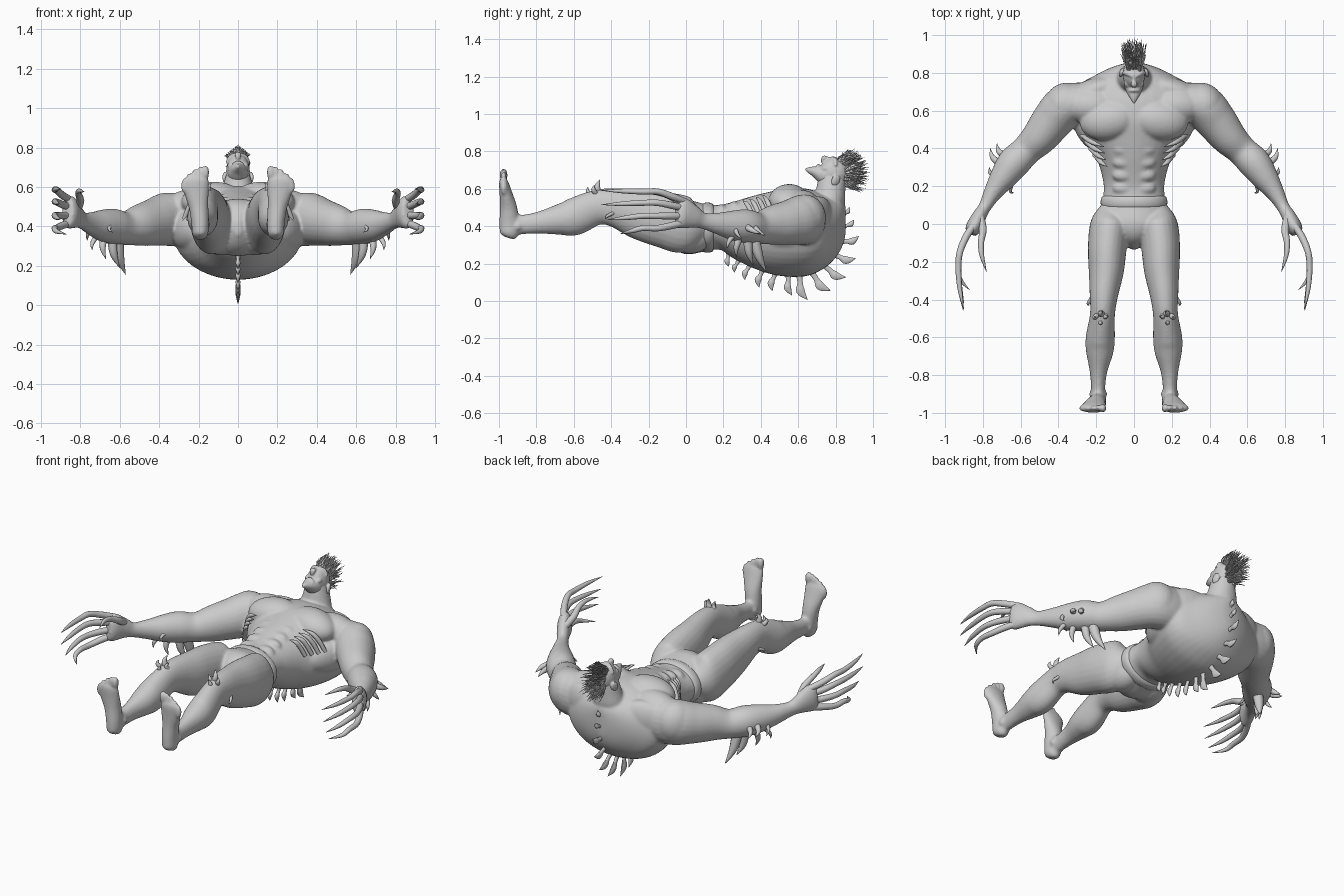
import bpy, bmesh, math, random
from mathutils import Vector, Matrix

random.seed(4)
skin = bpy.data.materials.new("grey_skin")
skin.diffuse_color = (0.6, 0.6, 0.6, 1)
UP = Vector((0, 0, 1))


def spline(rows, steps):
    """Catmull-Rom through rows of any width."""
    out, n = [], len(rows)
    for i in range(n - 1):
        a, b, c, d = (rows[max(0, min(n - 1, i + k))] for k in (-1, 0, 1, 2))
        for j in range(steps):
            t = j / steps
            out.append([0.5 * (2 * q + (r - p) * t + (2 * p - 5 * q + 4 * r - s) * t * t
                               + (3 * q - p - 3 * r + s) * t ** 3)
                        for p, q, r, s in zip(a, b, c, d)])
    return out + [list(rows[-1])]


def tube(bm, rows, sides=24, steps=5, ref=UP, axis=None):
    """Rows are x, y, z, side radius, (up radius); axis keeps all rings parallel."""
    pts = spline([r if len(r) == 5 else (*r, r[3]) for r in rows], steps)
    rings = []
    for i, p in enumerate(pts):
        t = axis or (Vector(pts[min(i + 1, len(pts) - 1)][:3]) - Vector(pts[max(i - 1, 0)][:3])).normalized()
        side = t.cross(ref).normalized()
        up = side.cross(t)
        ring = []
        for k in range(sides):
            a = 2 * math.pi * k / sides
            ring.append(bm.verts.new(Vector(p[:3]) + side * math.cos(a) * max(p[3], 0.0008)
                                     + up * math.sin(a) * max(p[4], 0.0008)))
        rings.append(ring)
    for a, b in zip(rings, rings[1:]):
        for k in range(sides):
            bm.faces.new((a[k], a[(k + 1) % sides], b[(k + 1) % sides], b[k]))
    bm.faces.new(rings[0][::-1])
    bm.faces.new(rings[-1])


def ball(bm, c, r, rot=(0, 0, 0)):
    m = Matrix.Translation(c)
    for ang, ax in zip(rot, 'XYZ'):
        m = m @ Matrix.Rotation(math.radians(ang), 4, ax)
    bmesh.ops.create_uvsphere(bm, u_segments=24, v_segments=14, radius=1,
                              matrix=m @ Matrix.Diagonal((*r, 1)))


def finish(bm, name, mirror=False, voxel=0, soften=5, angle=50):
    if mirror:
        geo = bmesh.ops.duplicate(bm, geom=bm.verts[:] + bm.edges[:] + bm.faces[:])['geom']
        for v in geo:
            if isinstance(v, bmesh.types.BMVert):
                v.co.x *= -1
    bmesh.ops.recalc_face_normals(bm, faces=bm.faces)
    me = bpy.data.meshes.new(name)
    bm.to_mesh(me)
    bm.free()
    ob = bpy.data.objects.new(name, me)
    bpy.context.collection.objects.link(ob)
    bpy.context.view_layer.objects.active = ob
    ob.select_set(True)
    if voxel:
        rm = ob.modifiers.new("blend", 'REMESH')
        rm.mode, rm.voxel_size = 'VOXEL', voxel
        sm = ob.modifiers.new("soften", 'SMOOTH')
        sm.factor, sm.iterations = 0.5, soften
        bpy.ops.object.modifier_apply(modifier="blend")
        bpy.ops.object.modifier_apply(modifier="soften")
    bpy.ops.object.shade_smooth_by_angle(angle=math.radians(angle))
    ob.select_set(False)
    me.materials.clear()
    me.materials.append(skin)


# Body: torso, limbs and muscles blended into one skin
bm = bmesh.new()
torso = [(-.135, .015, .43, .36), (-.08, .09, .51, .29), (0, .19, .54, .25), (.1, .172, .52, .265),
         (.18, .16, .515, .275), (.25, .168, .53, .23), (.35, .2, .56, .18), (.45, .262, .585, .145),
         (.55, .31, .605, .13), (.65, .33, .6, .135), (.73, .3, .575, .17), (.785, .21, .555, .215),
         (.825, .13, .54, .27), (.848, .06, .52, .33), (.854, .02, .5, .38)]
tube(bm, [(0, y, (t + b) / 2, w, (t - b) / 2) for y, w, t, b in torso], 40, axis=Vector((0, 1, 0)))
tube(bm, [(0, .74, .42, .07, .05), (0, .765, .52, .095, .08), (0, .775, .6, .078, .078), (0, .785, .68, .055, .07)],
     ref=Vector((0, 1, 0)))
for s in (-1, 1):
    # leg
    tube(bm, [(s * x, *r) for x, *r in [
        (.11, .08, .40, .07, .08), (.127, 0, .405, .103, .15), (.141, -.12, .435, .103, .15),
        (.147, -.25, .465, .093, .135), (.16, -.38, .5, .075, .105), (.167, -.48, .5, .066, .094),
        (.178, -.6, .45, .077, .1), (.182, -.68, .435, .072, .082), (.188, -.78, .42, .047, .06),
        (.19, -.87, .41, .037, .052), (.19, -.93, .41, .04, .06), (.19, -.96, .41, .03, .045)]])
    # foot, standing upright
    tube(bm, [(s * x, *r) for x, *r in [
        (.192, -.95, .338, .022, .03), (.192, -.945, .36, .04, .05), (.192, -.945, .42, .045, .053),
        (.2, -.949, .5, .05, .046), (.21, -.962, .57, .062, .035), (.217, -.974, .63, .069, .026),
        (.218, -.975, .65, .05, .02)]], ref=Vector((0, 1, 0)))
    for i in range(5):
        x, z, r = .165 + .0275 * i, .693 - .0042 * i * i, .023 if i == 0 else .017
        ball(bm, (s * x, -.975, z - .02), (r * .85, r, .037))
    # ankle bones
    ball(bm, (s * .155, -.9, .41), (.013, .02, .02))
    ball(bm, (s * .225, -.9, .40), (.013, .02, .02))
    # arm and palm
    tube(bm, [(s * x, *r) for x, *r in [
        (.25, .65, .43, .1, .13), (.36, .625, .435, .115, .135), (.43, .55, .42, .11, .12),
        (.5, .46, .405, .096, .105), (.57, .39, .39, .081, .085), (.635, .325, .4, .086, .09),
        (.69, .25, .405, .073, .08), (.745, .17, .415, .05, .058), (.79, .09, .43, .034, .044),
        (.82, .04, .45, .038, .062), (.85, -.02, .47, .042, .085), (.865, -.05, .475, .03, .07)]])
    # muscles
    ball(bm, (s * .372, .635, .445), (.103, .118, .125), (0, 0, s * 35))
    ball(bm, (s * .135, .55, .535), (.155, .108, .09), (0, s * 6, s * -10))
    ball(bm, (s * .23, .625, .5), (.15, .095, .092), (0, s * 6, 0))
    ball(bm, (s * .255, .54, .38), (.072, .16, .1), (0, 0, s * -22))
    ball(bm, (s * .2, .715, .45), (.16, .06, .11), (0, 0, s * -16))
    ball(bm, (s * .09, .02, .355), (.09, .12, .102))
    for i in range(4):
        ball(bm, (s * .055, .19 + .068 * i, .482 + .016 * i), (.06, .036, .036))
finish(bm, "body", voxel=.008, soften=8)

# Head: skull, jaw, brow, nose, cheeks and ears
bm = bmesh.new()
ball(bm, (0, .79, .685), (.06, .078, .084), (-10, 0, 0))
tube(bm, [(0, .80, .66, .05, .06), (0, .74, .675, .053, .055), (0, .69, .692, .036, .03),
          (0, .66, .7, .018, .018), (0, .638, .704, .005, .006)])
tube(bm, [(0, .795, .762, .012), (0, .76, .762, .01), (0, .738, .764, .014, .018), (0, .728, .74, .008)],
     12, ref=Vector((1, 0, 0)))
tube(bm, [(-.028, .705, .712, .006), (0, .708, .724, .01), (.028, .705, .712, .006)], 12)
for s in (-1, 1):
    tube(bm, [(s * .006, .782, .762, .012), (s * .035, .797, .752, .013), (s * .056, .8, .722, .009)], 12)
    ball(bm, (s * .034, .748, .708), (.02, .026, .018))
    ball(bm, (s * .066, .80, .645), (.011, .024, .032), (-25, 0, s * 20))
    ball(bm, (s * .028, .772, .738), (.013, .008, .007))
finish(bm, "head", voxel=.005, soften=4)

# Hair: crest of thin spiky strands
bm = bmesh.new()
for i in range(260):
    a = math.radians(random.uniform(-38, 72))
    x = random.uniform(-.034, .034)
    d = Vector((x * 6 + random.uniform(-.3, .3), math.cos(a) + .35,
                math.sin(a) + random.uniform(-.3, .3))).normalized()
    base = Vector((x, .785 + .06 * math.cos(a), .68 + .07 * math.sin(a)))
    tip = base + d * random.uniform(.06, .14)
    tip.y, tip.z = min(tip.y, .985), min(tip.z, .815 - abs(tip.x) * .8)
    mid = base.lerp(tip, .5) + Vector([random.uniform(-.01, .01) for _ in range(3)])
    tube(bm, [(*base, .005), (*mid, .004), (*tip, .0005)], 5, 2, Vector((1, .1, 0)))
finish(bm, "hair_crest")

# Belt roll around the waist
bm = bmesh.new()
N = 48
rings = []
for i in range(N):
    a = 2 * math.pi * i / N
    c, s = math.cos(a), math.sin(a)
    rings.append([bm.verts.new(((.163 + .014 * math.cos(b)) * c, .115 + .033 * math.sin(b),
                                .393 + (.12 + .014 * math.cos(b)) * s))
                  for b in (2 * math.pi * k / 12 for k in range(12))])
for i in range(N):
    for k in range(12):
        p, q = rings[i], rings[(i + 1) % N]
        bm.faces.new((p[k], p[(k + 1) % 12], q[(k + 1) % 12], q[k]))
finish(bm, "waistband")

# Fingers stretched into long curved claws
bm = bmesh.new()
for z0, zm, zt, xt, yt in [(.53, .585, .592, .90, -.46), (.495, .525, .515, .905, -.455),
                           (.455, .455, .435, .9, -.42), (.42, .39, .36, .87, -.35)]:
    tube(bm, [(.845, 0, z0, .018), (.89, -.07, (z0 + zm) / 2, .019), (.922, -.15, zm, .017),
              (.93, -.23, zm, .0155), (.922, (yt - .23) / 2, (zm + zt) / 2, .012), (xt, yt, zt, .001)], 12)
tube(bm, [(.815, .04, .49, .022), (.80, -.03, .53, .02), (.81, -.1, .565, .016),
          (.805, -.17, .58, .012), (.78, -.255, .575, .001)], 12)
finish(bm, "claws", mirror=True)

# Spine spikes following the curve of the back: base y, z then tip y, z
bm = bmesh.new()
spine = [(.23, .25, .225, .185), (.28, .21, .255, .155), (.34, .185, .31, .115), (.41, .16, .385, .075),
         (.48, .145, .455, .055), (.55, .135, .56, .03), (.61, .135, .64, .005), (.68, .15, .765, .05),
         (.745, .19, .85, .12), (.795, .25, .905, .22), (.83, .32, .925, .34), (.845, .4, .9, .43),
         (.84, .46, .875, .5)]
for y, z, ty, tz in spine:
    d = Vector((0, ty - y, tz - z))
    n = Vector((0, -d.z, d.y)) * .12
    p = [Vector((0, y, z)) + d * t + n * k for t, k in ((-.35, 0), (.25, -.5), (.6, -1), (1, .6))]
    L = d.length
    tube(bm, [(*p[0], .014, .022), (*p[1], .009, .08 * L + .004), (*p[2], .012, .14 * L + .006), (*p[3], .001)],
         10, 4, Vector((0, -d.z, d.y)).normalized())
finish(bm, "spine_spikes")

# Forearm, knee and calf spikes: base point, tip point, radius
bm = bmesh.new()
spikes = [((.61, .36, .35), (.57, .43, .155), .032), ((.64, .33, .34), (.60, .36, .19), .026),
          ((.68, .29, .35), (.67, .27, .235), .02), ((.71, .26, .36), (.74, .22, .28), .015),
          ((.68, .36, .40), (.725, .425, .35), .019), ((.71, .32, .40), (.76, .40, .36), .019),
          ((.73, .26, .40), (.765, .3, .33), .014), ((.65, .2, .40), (.635, .165, .37), .01),
          ((.165, -.47, .57), (.165, -.46, .65), .02), ((.145, -.48, .57), (.135, -.485, .62), .015),
          ((.19, -.48, .57), (.205, -.49, .62), .015), ((.165, -.50, .55), (.165, -.525, .61), .015),
          ((.225, -.39, .47), (.237, -.43, .44), .01)]
for a, b, r in spikes:
    a, b = Vector(a), Vector(b)
    m = a.lerp(b, .55) + Vector((.012, -.01, 0))
    tube(bm, [(*a, r), (*m, r * .75), (*b, .001)], 10, 4, Vector((.3, .8, .2)))
finish(bm, "limb_spikes", mirror=True)

# Rib fingers wrapping the sides of the chest
bm = bmesh.new()
for i in range(4):
    y = .44 - .035 * i
    tube(bm, [(.275 - .022 * i, y + .03, .43, .012), (.25 - .02 * i, y + .01, .495 - .004 * i, .013),
              (.215 - .014 * i, y - .01, .543 - .008 * i, .012), (.16 - .006 * i, y - .03, .565 - .01 * i, .002)], 10)
finish(bm, "rib_fingers", mirror=True)
